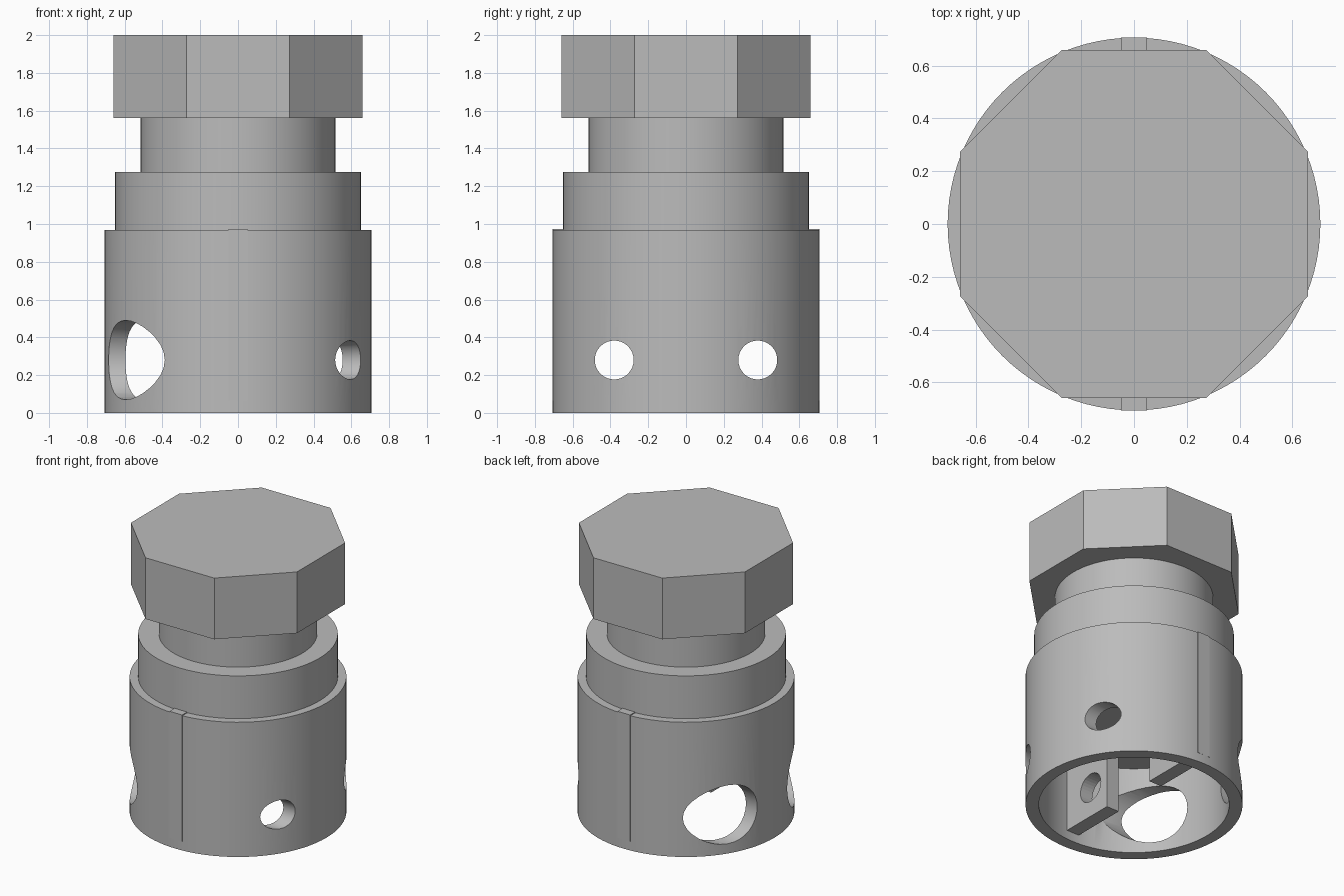
import bpy, math
from mathutils import Matrix

default = bpy.data.objects.get("Cube")
if default:
    bpy.data.objects.remove(default, do_unlink=True)

steel = bpy.data.materials.new("grey_steel")
steel.use_nodes = True
GREY = (0.5, 0.5, 0.5, 1)
steel.diffuse_color = GREY
steel.node_tree.nodes["Principled BSDF"].inputs["Base Color"].default_value = GREY


def finish(obj, name):
    obj.name = name
    obj.data.materials.clear()
    obj.data.materials.append(steel)
    return obj


def cylinder(name, radius, z0, z1, sides=96, turn=0):
    bpy.ops.mesh.primitive_cylinder_add(vertices=sides, radius=radius, depth=z1 - z0,
                                        location=(0, 0, (z0 + z1) / 2), rotation=(0, 0, turn))
    return finish(bpy.context.object, name)


def box(name, x, y, z):
    bpy.ops.mesh.primitive_cube_add(size=1)
    obj = bpy.context.object
    obj.data.transform(Matrix.Diagonal((x[1] - x[0], y[1] - y[0], z[1] - z[0], 1)))
    obj.location = [sum(r) / 2 for r in (x, y, z)]
    return finish(obj, name)


def cross_cutter(radius, x0, x1, y):
    """Cylinder lying along x, used to drill a hole."""
    bpy.ops.mesh.primitive_cylinder_add(vertices=32, radius=radius, depth=x1 - x0,
                                        location=((x0 + x1) / 2, y, HOLE_Z),
                                        rotation=(0, math.pi / 2, 0))
    return bpy.context.object


def cut(obj, cutter):
    mod = obj.modifiers.new("cut", "BOOLEAN")
    mod.operation, mod.solver, mod.object = "DIFFERENCE", "EXACT", cutter
    bpy.context.view_layer.objects.active = obj
    bpy.ops.object.modifier_apply(modifier=mod.name)
    bpy.data.objects.remove(cutter, do_unlink=True)


def smooth(obj):
    bpy.ops.object.select_all(action="DESELECT")
    obj.select_set(True)
    bpy.context.view_layer.objects.active = obj
    bpy.ops.object.shade_smooth_by_angle(angle=math.radians(25))


HOLE_Z, HOLE_Y = 0.28, 0.38
BODY_R = 0.706

# Hollow lower sleeve with its solid top
body = cylinder("sleeve", BODY_R, 0, 0.968)
cut(body, cylinder("bore", 0.62, -0.1, 0.63))

# Split web inside the sleeve, with the screw holes drilled through
for side, label in ((-1, "front"), (1, "back")):
    y = sorted((side * 0.215, side * BODY_R))
    web = box(label + "_web", (-0.05, 0.05), y, (0.065, 0.974))
    cut(web, cross_cutter(0.103, -0.2, 0.2, side * HOLE_Y))
    # Small screw hole on one side, wide access hole on the other
    cut(body, cross_cutter(0.103, 0.06, 1, side * HOLE_Y))
    cut(body, cross_cutter(0.21, -1, -0.06, side * HOLE_Y))
smooth(body)

# Stepped collar and neck
smooth(cylinder("collar", 0.65, 0.9, 1.275))
smooth(cylinder("neck", 0.515, 1.2, 1.6))

# Eight-sided head
cylinder("octagon_head", 0.66 / math.cos(math.pi / 8), 1.56, 2, 8, math.pi / 8)
